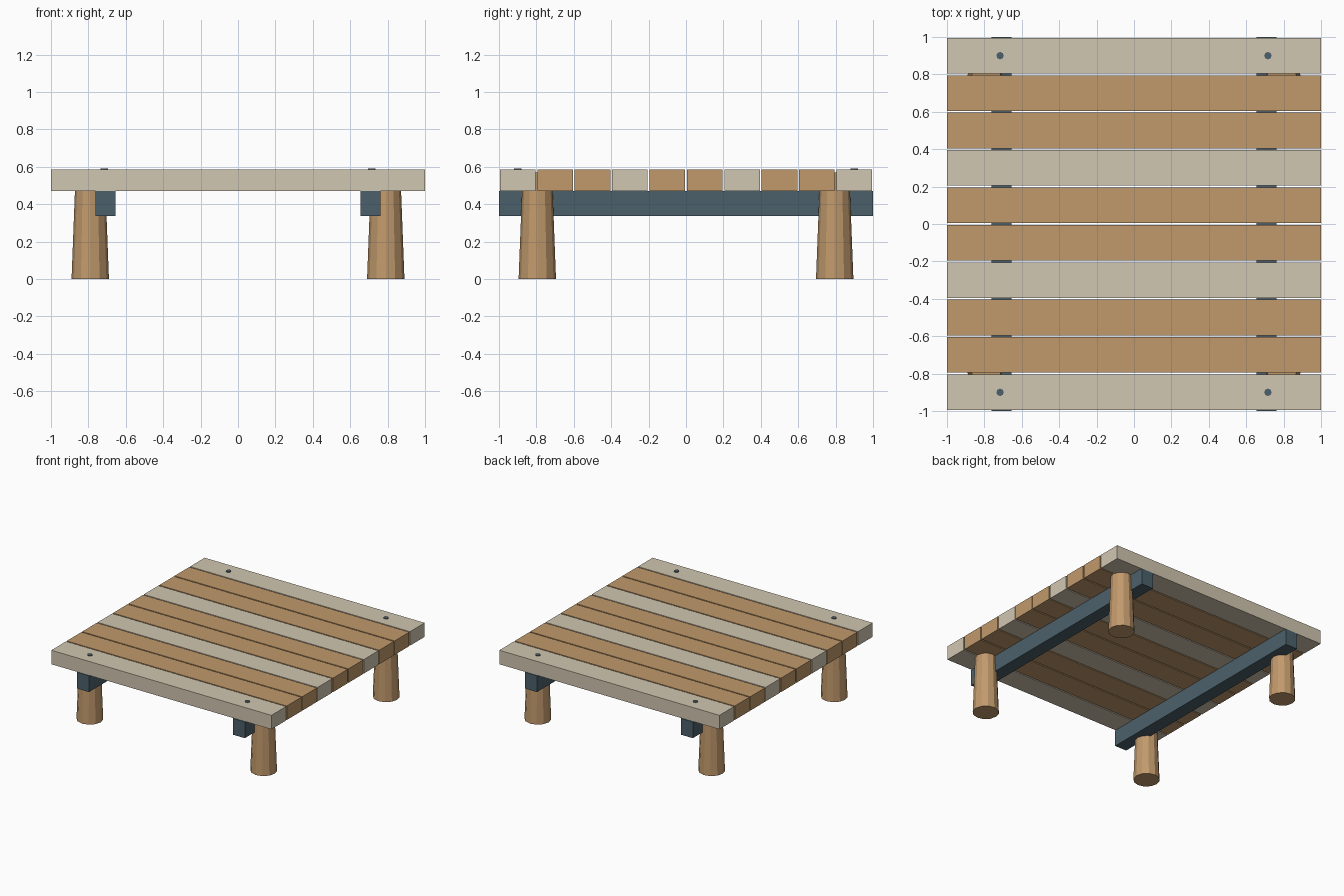
import bpy

cube = bpy.data.objects.get("Cube")
if cube:
    bpy.data.objects.remove(cube, do_unlink=True)


def material(name, rgb):
    mat = bpy.data.materials.new(name)
    mat.use_nodes = True
    colour = (*rgb, 1)
    mat.diffuse_color = colour
    mat.node_tree.nodes["Principled BSDF"].inputs["Base Color"].default_value = colour
    return mat


wood = material("warm_wood", (0.53, 0.32, 0.15))
pale = material("pale_wood", (0.64, 0.57, 0.44))
steel = material("blue_grey_steel", (0.073, 0.118, 0.147))


def finish(name, mat):
    obj = bpy.context.object
    obj.name = name
    obj.data.materials.append(mat)
    return obj


def box(name, centre, size, mat):
    bpy.ops.mesh.primitive_cube_add(size=1, location=centre)
    obj = finish(name, mat)
    obj.scale = size
    bpy.ops.object.transform_apply(location=False, rotation=False, scale=True)


def post(name, x, y, z0, z1, r0, r1, sides, mat):
    bpy.ops.mesh.primitive_cone_add(vertices=sides, radius1=r0, radius2=r1,
                                    depth=z1 - z0, location=(x, y, (z0 + z1) / 2))
    finish(name, mat)


# Deck boards, every third one pale
for i in range(10):
    box(f"plank_{i + 1}", (0, -0.9 + 0.2 * i, 0.528), (2, 0.19, 0.115),
        pale if i % 3 == 0 else wood)

for side, sx in (("left", 1), ("right", -1)):
    # Support rail running front to back
    box(f"{side}_rail", (sx * 0.708, 0, 0.403), (0.108, 2, 0.134), steel)
    for end, sy in (("front", -1), ("back", 1)):
        # Tapered leg reaching up between the boards
        post(f"{end}_{side}_leg", sx * 0.79, sy * 0.795, 0, 0.57, 0.1, 0.078, 12, wood)
        # Bolt head in the outer board
        post(f"{end}_{side}_bolt", sx * 0.716, sy * 0.9, 0.56, 0.591, 0.02, 0.02, 8, steel)
